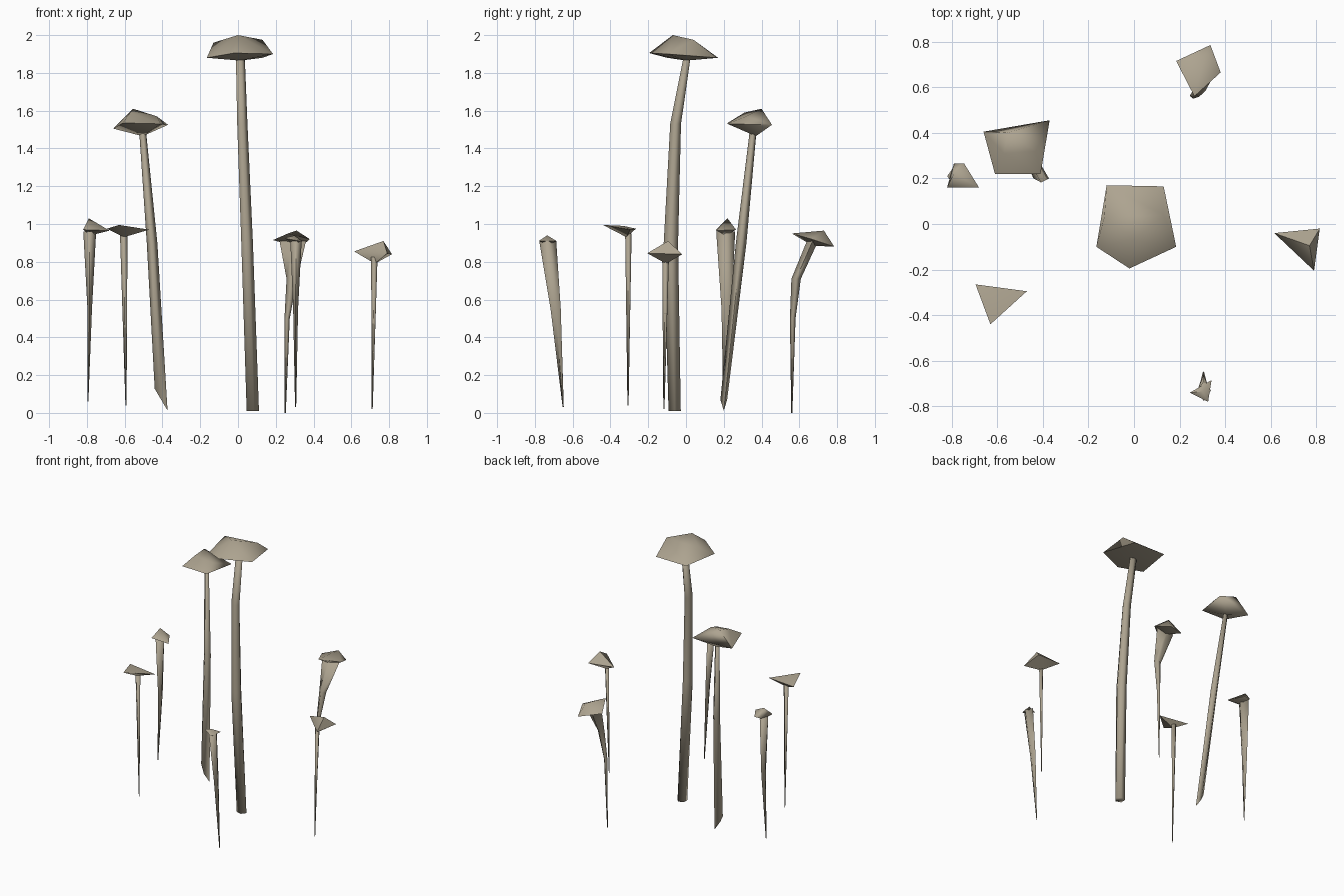
import bpy
import bmesh
from math import cos, sin, tau, radians

default_cube = bpy.data.objects.get("Cube")
if default_cube:
    bpy.data.objects.remove(default_cube, do_unlink=True)

# One dry grey-brown colour for every part
mushroom_brown = bpy.data.materials.new("mushroom_brown")
mushroom_brown.use_nodes = True
colour = (0.42, 0.37, 0.28, 1)
mushroom_brown.diffuse_color = colour
mushroom_brown.node_tree.nodes["Principled BSDF"].inputs["Base Color"].default_value = colour


def finish(bm, name, smooth_angle):
    """Turn the bmesh into a named, coloured, smooth shaded object."""
    bmesh.ops.recalc_face_normals(bm, faces=bm.faces[:])
    mesh = bpy.data.meshes.new(name)
    bm.to_mesh(mesh)
    bm.free()
    mesh.materials.append(mushroom_brown)
    obj = bpy.data.objects.new(name, mesh)
    bpy.context.collection.objects.link(obj)
    bpy.ops.object.select_all(action='DESELECT')
    obj.select_set(True)
    bpy.context.view_layer.objects.active = obj
    bpy.ops.object.shade_smooth_by_angle(angle=radians(smooth_angle))
    return obj


def stem(name, rings, sides=4, foot_slant=0):
    """Loft rings of (x, y, z, x radius, y radius) from foot to cap."""
    bm = bmesh.new()
    loops = []
    for level, (x, y, z, rx, ry) in enumerate(rings):
        slant = foot_slant if level == 0 else 0
        loop = []
        for i in range(sides):
            angle = tau * i / sides
            dx, dy = rx * cos(angle), ry * sin(angle)
            loop.append(bm.verts.new((x + dx, y + dy, z + slant * dx)))
        loops.append(loop)
    for low, high in zip(loops, loops[1:]):
        for i in range(sides):
            j = (i + 1) % sides
            bm.faces.new((low[i], low[j], high[j], high[i]))
    bm.faces.new(loops[0])
    bm.faces.new(loops[-1])
    return finish(bm, name, 100)


def cap(name, rim, crown, underside):
    """Faceted cap wrapped around its rim, crown and underside points."""
    bm = bmesh.new()
    for point in rim + crown + [underside]:
        bm.verts.new(point)
    hull = bmesh.ops.convex_hull(bm, input=bm.verts[:])
    loose = [v for v in bm.verts if not v.link_faces]
    bmesh.ops.delete(bm, geom=loose, context='VERTS')
    return finish(bm, name, 75)


# Tallest mushroom, in the middle
stem("tall_stem", [(.075, -.06, .01, .036, .034), (.045, -.08, .9, .034, .04),
                   (.02, -.055, 1.53, .03, .03), (.01, .005, 1.88, .026, .02)], sides=5)
cap("tall_cap",
    rim=[(-.12, .17, 1.88), (.13, .165, 1.88), (.185, -.1, 1.9),
         (-.02, -.195, 1.905), (-.165, -.1, 1.88)],
    crown=[(0, -.07, 2), (-.13, .03, 1.96), (.13, .04, 1.975)],
    underside=(.01, 0, 1.865))

# Second tallest, leaning, with a slanted foot
stem("leaning_stem", [(-.407, .2, .07, .034, .018), (-.455, .292, .9, .028, .028),
                      (-.505, .355, 1.49, .018, .018)], foot_slant=-1.7)
cap("leaning_cap",
    rim=[(-.66, .405, 1.505), (-.37, .455, 1.525),
         (-.41, .22, 1.53), (-.61, .22, 1.535)],
    crown=[(-.555, .4, 1.61), (-.43, .32, 1.57), (-.57, .31, 1.59)],
    underside=(-.505, .37, 1.465))

# Small mushroom with a flared stem, right side
stem("right_flared_stem", [(-.795, .2, .06, .003, .003), (-.785, .215, .55, .012, .027),
                           (-.785, .21, .96, .034, .05)])
cap("right_flared_cap",
    rim=[(-.79, .265, .97), (-.745, .265, .97), (-.68, .16, .965), (-.82, .16, .97)],
    crown=[(-.79, .22, 1.03)],
    underside=(-.78, .21, .94))

# Small flat mushroom, front right
stem("flat_stem", [(-.593, -.307, .04, .003, .003), (-.605, -.305, .95, .02, .017)])
cap("flat_cap",
    rim=[(-.695, -.265, .975), (-.47, -.295, .97), (-.63, -.44, .995)],
    crown=[(-.61, -.33, .99)],
    underside=(-.605, -.315, .93))

# Small mushroom, left side
stem("left_stem", [(.71, -.117, .02, .003, .003), (.722, -.108, .83, .017, .018)])
cap("left_cap",
    rim=[(.615, -.04, .855), (.815, -.02, .84), (.79, -.205, .845)],
    crown=[(.77, -.095, .91)],
    underside=(.725, -.105, .79))

# Small bent mushroom, at the back
stem("bent_stem", [(.25, .56, 0, .003, .003), (.26, .565, .5, .014, .015),
                   (.285, .583, .71, .028, .025), (.29, .67, .91, .07, .03)])
cap("bent_cap",
    rim=[(.185, .715, .915), (.335, .785, .88), (.38, .665, .92), (.265, .56, .95)],
    crown=[(.31, .73, .965)],
    underside=(.29, .67, .885))

# Small mushroom with a flared stem, at the front
stem("front_flared_stem", [(.305, -.65, .03, .003, .003), (.305, -.69, .55, .013, .027),
                           (.307, -.732, .91, .03, .045)])
cap("front_flared_cap",
    rim=[(.245, -.74, .925), (.325, -.78, .91), (.34, -.685, .91)],
    crown=[(.3, -.735, .94)],
    underside=(.307, -.73, .89))
